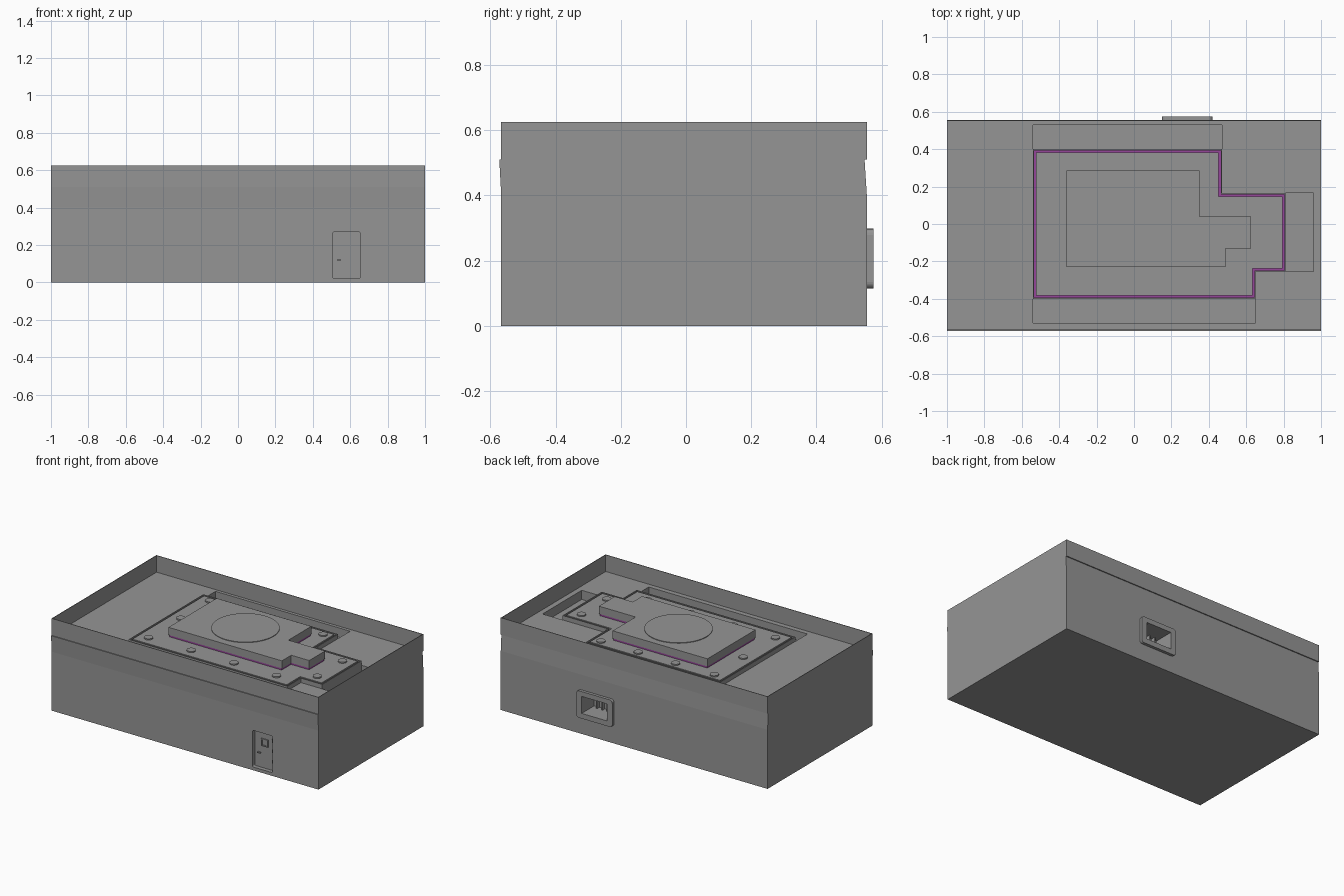
import bpy, bmesh, math
from mathutils import Vector

if "Cube" in bpy.data.objects:
    bpy.data.objects.remove(bpy.data.objects["Cube"])


def material(name, rgb):
    m = bpy.data.materials.new(name)
    m.diffuse_color = (*rgb, 1)
    m.use_nodes = True
    m.node_tree.nodes["Principled BSDF"].inputs["Base Color"].default_value = m.diffuse_color
    return m


GREY = material("concrete grey", (0.30, 0.30, 0.30))
PURPLE = material("purple light", (0.30, 0.06, 0.32))


def prism(name, pts, a, b, axis='z', mat=GREY):
    """Extrude a 2D outline from a to b along an axis."""
    place = {'z': lambda u, v, w: (u, v, w),
             'y': lambda u, v, w: (u, w, v),
             'x': lambda u, v, w: (w, u, v)}[axis]
    bm = bmesh.new()
    low = [bm.verts.new(place(u, v, a)) for u, v in pts]
    high = [bm.verts.new(place(u, v, b)) for u, v in pts]
    bm.faces.new(low)
    bm.faces.new(high)
    n = len(pts)
    for i in range(n):
        j = (i + 1) % n
        bm.faces.new((low[i], low[j], high[j], high[i]))
    bmesh.ops.recalc_face_normals(bm, faces=bm.faces)
    me = bpy.data.meshes.new(name)
    bm.to_mesh(me)
    bm.free()
    me.materials.append(mat)
    ob = bpy.data.objects.new(name, me)
    bpy.context.scene.collection.objects.link(ob)
    return ob


def rect(x0, x1, y0, y1):
    return [(x0, y0), (x1, y0), (x1, y1), (x0, y1)]


def rounded(x0, x1, y0, y1, r, n=4):
    pts = []
    for k, (cx, cy) in enumerate(rect(x0 + r, x1 - r, y0 + r, y1 - r)):
        for i in range(n + 1):
            t = math.pi * (1 + k / 2 + i / n / 2)
            pts.append((cx + r * math.cos(t), cy + r * math.sin(t)))
    return pts


def circle(x, y, r, n=16):
    return [(x + r * math.cos(2 * math.pi * i / n), y + r * math.sin(2 * math.pi * i / n))
            for i in range(n)]


def inset(pts, d):
    """Move a right-angled counterclockwise outline inward by d."""
    out = []
    for i, p in enumerate(pts):
        p = Vector(p)
        e1 = (p - Vector(pts[i - 1])).normalized()
        e2 = (Vector(pts[(i + 1) % len(pts)]) - p).normalized()
        out.append(tuple(p + d * (Vector((-e1.y, e1.x)) + Vector((-e2.y, e2.x)))))
    return out


def cut(ob, *cutters):
    """Subtract cutters and remove them."""
    for c in cutters:
        m = ob.modifiers.new("cut", 'BOOLEAN')
        m.object, m.operation, m.solver = c, 'DIFFERENCE', 'EXACT'
        bpy.context.view_layer.update()
        dg = bpy.context.evaluated_depsgraph_get()
        me = bpy.data.meshes.new_from_object(ob.evaluated_get(dg))
        ob.modifiers.clear()
        ob.data = me
        bpy.data.objects.remove(c)


ROOF, MID, TOP, PIT = 0.512, 0.542, 0.607, 0.45
pit = [(-0.54, -0.53), (0.65, -0.53), (0.65, -0.255), (0.96, -0.255),
       (0.96, 0.165), (0.47, 0.165), (0.47, 0.53), (-0.54, 0.53)]
deck = [(-0.54, -0.40), (0.65, -0.40), (0.65, -0.255), (0.81, -0.255),
        (0.81, 0.165), (0.47, 0.165), (0.47, 0.40), (-0.54, 0.40)]
upper = [(-0.36, -0.23), (0.49, -0.23), (0.49, -0.13), (0.625, -0.13),
         (0.625, 0.04), (0.35, 0.04), (0.35, 0.285), (-0.36, 0.285)]

# Main building with a thin parapet and a slight ledge on front and back
body = prism("building_body",
             [(-0.567, 0), (0.555, 0), (0.555, 0.40), (0.548, 0.51), (0.555, 0.51),
              (0.555, 0.625), (-0.567, 0.625), (-0.567, 0.51), (-0.573, 0.51),
              (-0.567, 0.40)], -1, 1, 'x')
cut(body,
    prism("roof_cutter", rect(-0.996, 0.996, -0.563, 0.551), ROOF, 0.8),
    prism("pit_cutter", pit, PIT, 0.7),
    prism("door_cutter", rounded(0.505, 0.655, 0.022, 0.27, 0.01), -0.7, -0.54, 'y'),
    prism("vent_cutter", rect(0.19, 0.38, 0.15, 0.265), 0.44, 0.7, 'y'))

# Stepped roof deck with a lit groove round its edge
rim = prism("deck_rim", deck, PIT - 0.01, MID)
cut(rim, prism("groove_cutter", inset(deck, 0.006), 0.51, 0.7))
prism("groove_light", inset(deck, 0.006), 0.506, 0.514, mat=PURPLE)
prism("deck_core", inset(deck, 0.017), 0.508, MID)

# Upper block on a recessed light band
prism("upper_light_band", inset(upper, 0.004), MID - 0.005, 0.555, mat=PURPLE)
prism("upper_block", upper, 0.555, TOP)
prism("landing_disc", circle(0.035, 0.03, 0.21, 48), TOP - 0.005, TOP + 0.004)

# Low round lamps around the deck
lamps = [(x, -0.315) for x in (-0.45, -0.13, 0.19, 0.51)]
lamps += [(x, 0.34) for x in (-0.45, -0.16, 0.12, 0.40)]
lamps += [(-0.45, 0.03), (0.72, 0.09), (0.72, -0.18)]
for x, y in lamps:
    prism("deck_lamp", circle(x, y, 0.028), MID - 0.004, MID + 0.008)

# Door fittings: window frame, handle and hinges
window = prism("door_window_frame", rect(0.555, 0.605, 0.17, 0.22), -0.547, -0.538, 'y')
cut(window, prism("window_cutter", rect(0.562, 0.598, 0.177, 0.213), -0.6, -0.541, 'y'))
prism("door_handle", rect(0.53, 0.55, 0.117, 0.124), -0.552, -0.538, 'y')
for z in (0.085, 0.155, 0.225):
    prism("door_hinge", rect(0.639, 0.646, z - 0.012, z + 0.012), -0.548, -0.538, 'y')

# Back vent with rounded frame and inner slats
frame = prism("vent_frame", rounded(0.15, 0.42, 0.115, 0.298, 0.02), 0.55, 0.575, 'y')
cut(frame, prism("frame_cutter", rect(0.19, 0.38, 0.15, 0.265), 0.5, 0.7, 'y'))
for i in range(4):
    x = 0.225 + i * 0.04
    prism("vent_slat", rect(x - 0.004, x + 0.004, 0.149, 0.266), 0.438, 0.465, 'y')
